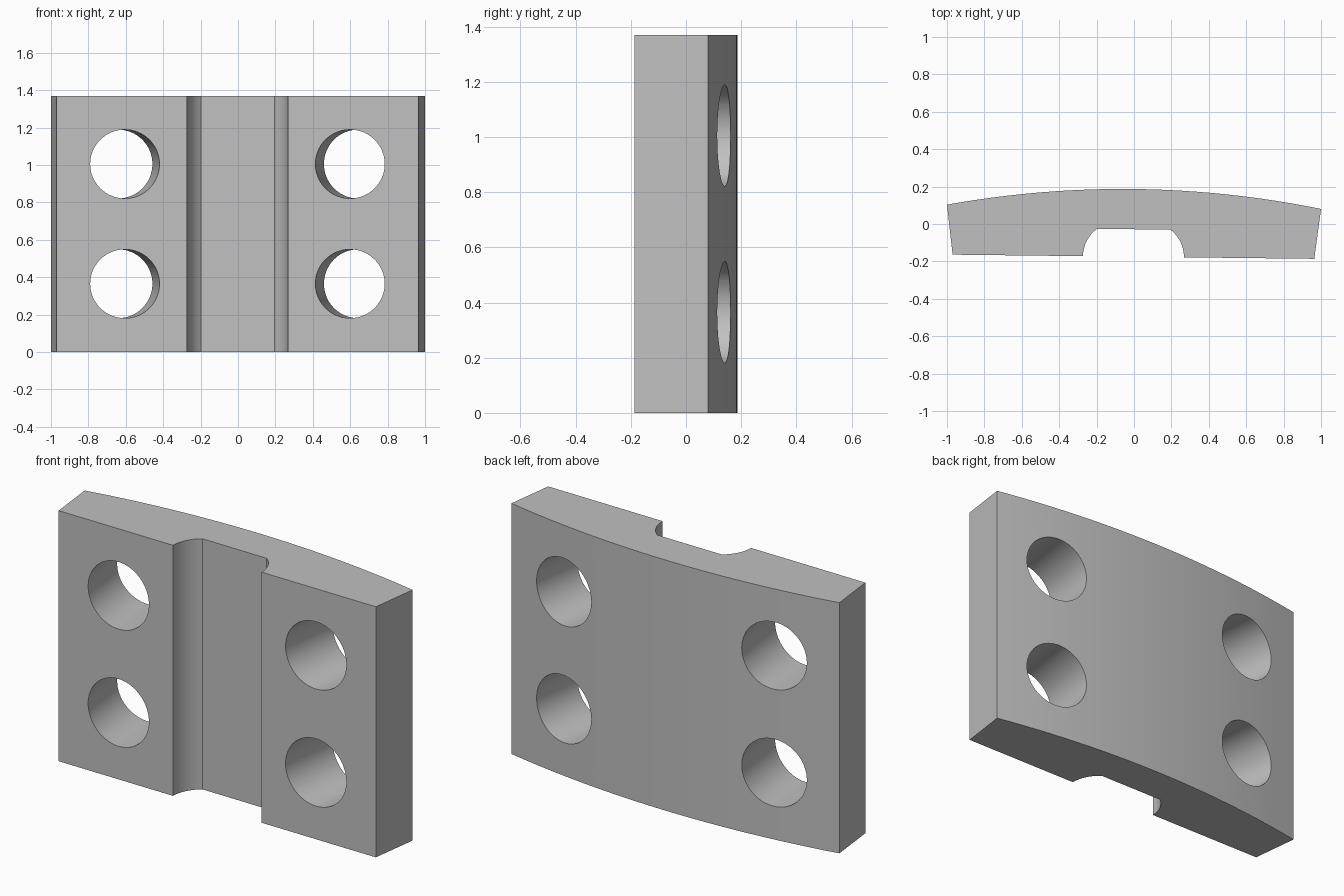
import bpy
import bmesh
import math
from mathutils import Matrix, Vector

cube = bpy.data.objects.get("Cube")
if cube:
    bpy.data.objects.remove(cube, do_unlink=True)

HEIGHT = 1.37
FRONT, FLOOR, CORNER, CROWN = -0.175, -0.028, 0.092, 0.187
TURN = -0.0115            # slight turn of the whole plate about z
LEAN = math.radians(7)    # radial lean of the side walls and bores

grey = bpy.data.materials.new("plain_grey")
grey.diffuse_color = (0.53, 0.53, 0.53, 1)
grey.use_nodes = True
grey.node_tree.nodes["Principled BSDF"].inputs["Base Color"].default_value = (0.53, 0.53, 0.53, 1)


def new_object(name, bm):
    bmesh.ops.recalc_face_normals(bm, faces=bm.faces)
    mesh = bpy.data.meshes.new(name)
    bm.to_mesh(mesh)
    bm.free()
    mesh.materials.append(grey)
    obj = bpy.data.objects.new(name, mesh)
    bpy.context.collection.objects.link(obj)
    return obj


# Half of the cross-section, from the groove floor round to the crown
half = []
r = 0.183
steep = math.asin((FLOOR - FRONT) / r)
for i in range(9):
    a = steep * (1 - i / 8)
    half.append((0.27 - r + r * math.cos(a), FRONT + r * math.sin(a)))
half.append((0.967, FRONT))
sag = CROWN - CORNER
R = (1 + sag * sag) / (2 * sag)
for i in range(13):
    x = 1 - i / 12
    half.append((x, CROWN - R + math.sqrt(R * R - x * x)))
outline = half + [(-x, y) for x, y in reversed(half[:-1])]

# Curved plate with the front groove
bm = bmesh.new()
base = bm.faces.new([bm.verts.new((x, y, 0)) for x, y in outline])
top = bmesh.ops.extrude_face_region(bm, geom=[base])["geom"]
bmesh.ops.translate(bm, verts=[v for v in top if isinstance(v, bmesh.types.BMVert)],
                    vec=(0, 0, HEIGHT))
plate = new_object("curved_plate", bm)

# Four radial bores
bm = bmesh.new()
for side in (-1, 1):
    axis = Vector((side * math.sin(LEAN), math.cos(LEAN), 0))
    for z in (0.365, 1.005):
        centre = Vector((side * 0.602, FRONT, z)) + axis * 0.17
        spin = axis.to_track_quat('Z', 'Y').to_matrix().to_4x4()
        bmesh.ops.create_cone(bm, cap_ends=True, segments=64, radius1=0.184,
                              radius2=0.184, depth=0.8,
                              matrix=Matrix.Translation(centre) @ spin)
bores = new_object("bore_cutter", bm)
bores.hide_render = True
bores.hide_set(True)

cut = plate.modifiers.new("bores", 'BOOLEAN')
cut.operation = 'DIFFERENCE'
cut.solver = 'EXACT'
cut.object = bores
bpy.context.view_layer.objects.active = plate
plate.select_set(True)
bpy.ops.object.modifier_apply(modifier=cut.name)
bpy.data.objects.remove(bores, do_unlink=True)

# Smooth the curved walls, keep the edges sharp, and turn the plate
bpy.ops.object.shade_smooth_by_angle(angle=math.radians(25))
plate.data.transform(Matrix.Translation((-0.001, 0, 0)) @ Matrix.Rotation(TURN, 4, 'Z'))
